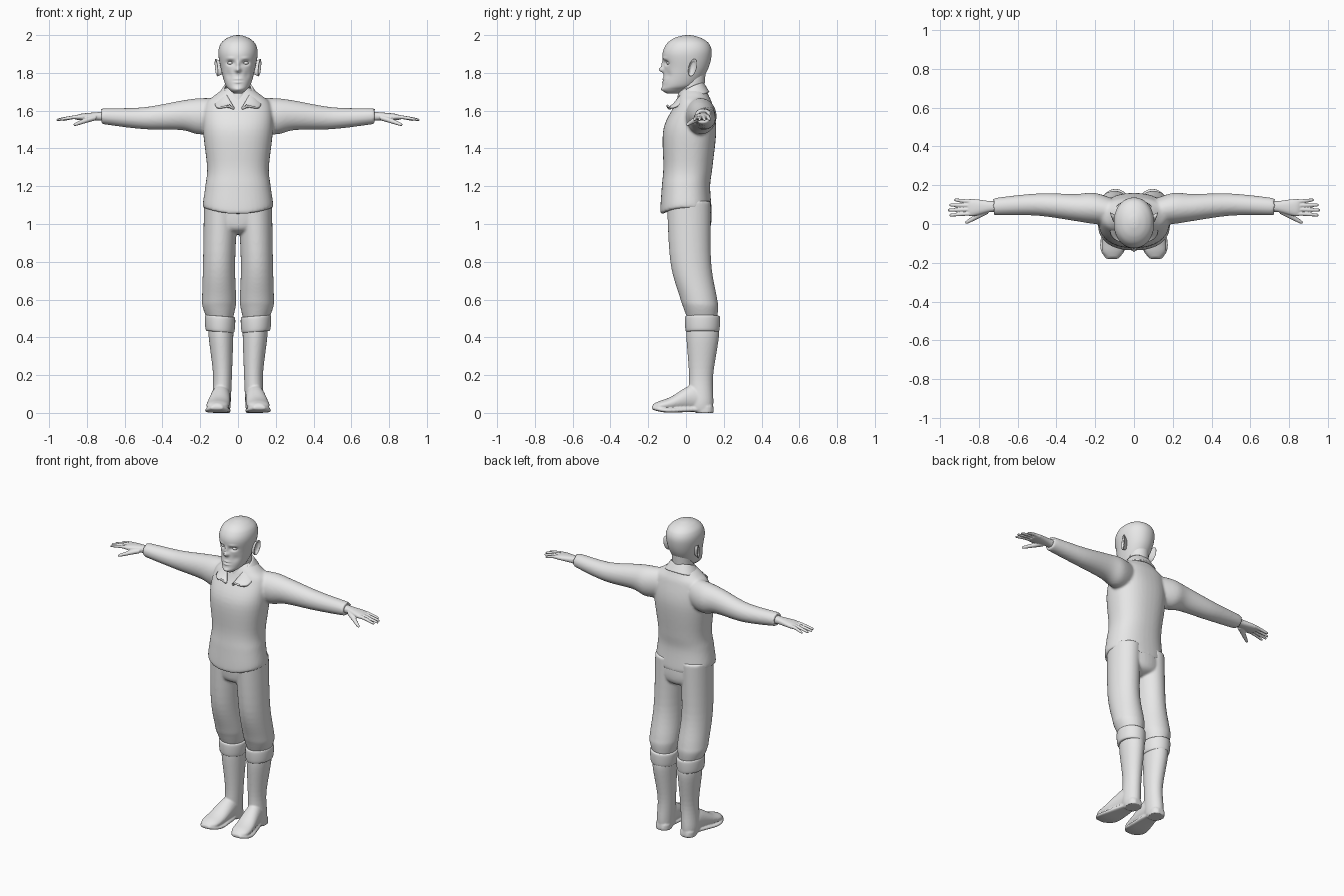
import bpy, bmesh, math
from mathutils import Vector

if "Cube" in bpy.data.objects:
    bpy.data.objects.remove(bpy.data.objects["Cube"])

RIGHTWARD, BACKWARD, UPWARD = Vector((1, 0, 0)), Vector((0, 1, 0)), Vector((0, 0, 1))

grey = bpy.data.materials.new("plain grey")
grey.use_nodes = True
grey.diffuse_color = (.8, .8, .8, 1)
grey.node_tree.nodes["Principled BSDF"].inputs["Base Color"].default_value = grey.diffuse_color


def ring(x=0, y=0, z=0, broad=.05, thick=.05):
    """One cross-section: its centre and its two radii."""
    return Vector((x, y, z, broad, thick))


def between(rings, i, t):
    """Smooth curve from ring i to the next one."""
    last = len(rings) - 1
    before, here, there, after = (rings[max(0, min(last, i + k))] for k in (-1, 0, 1, 2))
    start, end = (there - before) / 2, (after - here) / 2
    ease = t * t * (3 - 2 * t)
    return here.lerp(there, ease) + start * t * (1 - t) ** 2 - end * t * t * (1 - t)


def loft(bm, rings, broad_axis, thick_axis, sides=40, steps=6, power=2):
    """Closed skin over a row of rings; returns its vertices."""
    dense = [between(rings, i, s / steps) for i in range(len(rings) - 1) for s in range(steps)]
    loops = []
    for section in dense + [rings[-1]]:
        centre, loop = Vector(section[:3]), []
        for k in range(sides):
            c, s = math.cos(math.tau * k / sides), math.sin(math.tau * k / sides)
            broad = math.copysign(abs(c) ** (2 / power), c) * section[3]
            thick = math.copysign(abs(s) ** (2 / power), s) * section[4]
            loop.append(bm.verts.new(centre + broad_axis * broad + thick_axis * thick))
        loops.append(loop)
    for low, high in zip(loops, loops[1:]):
        for k in range(sides):
            following = (k + 1) % sides
            bm.faces.new((low[k], low[following], high[following], high[k]))
    bm.faces.new(loops[0])
    bm.faces.new(loops[-1])
    return [vert for loop in loops for vert in loop]


def finish(name, bm, mirror=False, voxel=0, smooth=0):
    """Make an object, mirrored across x and fused into one skin if asked."""
    bmesh.ops.recalc_face_normals(bm, faces=bm.faces)
    for face in bm.faces:
        face.smooth = True
    mesh = bpy.data.meshes.new(name)
    bm.to_mesh(mesh)
    bm.free()
    mesh.materials.append(grey)
    obj = bpy.data.objects.new(name, mesh)
    bpy.context.collection.objects.link(obj)
    if mirror:
        obj.modifiers.new("mirror", 'MIRROR')
    if voxel:
        fuse = obj.modifiers.new("fuse", 'REMESH')
        fuse.mode, fuse.voxel_size, fuse.use_smooth_shade = 'VOXEL', voxel, True
    if smooth:
        obj.modifiers.new("soften", 'SMOOTH').iterations = smooth
    return obj


# Jumper: torso with a curved hem, and sleeves
bm = bmesh.new()
torso = [ring(z=1.07, broad=.17, thick=.12), ring(z=1.08, broad=.186, thick=.136),
         ring(z=1.2, broad=.173, thick=.128), ring(z=1.3, y=.01, broad=.164, thick=.13),
         ring(z=1.5, y=.02, broad=.185, thick=.14), ring(z=1.63, y=.04, broad=.175, thick=.1),
         ring(z=1.68, y=.04, broad=.125, thick=.08), ring(z=1.72, y=.04, broad=.07, thick=.06)]
for vert in loft(bm, torso, RIGHTWARD, BACKWARD, power=2.3):
    droop = max(0, min(1, (1.2 - vert.co.z) * 10))
    vert.co.z += droop * (vert.co.x ** 2 - .016)
for side in (1, -1):
    sleeve = [ring(x=side * .08, y=.06, z=1.58, broad=.06, thick=.085),
              ring(x=side * .2, y=.08, z=1.57, broad=.08, thick=.096),
              ring(x=side * .3, y=.085, z=1.575, broad=.07, thick=.078),
              ring(x=side * .5, y=.1, z=1.56, broad=.057, thick=.058),
              ring(x=side * .71, y=.09, z=1.57, broad=.045, thick=.042),
              ring(x=side * .72, y=.09, z=1.57, broad=.035, thick=.034)]
    loft(bm, sleeve, BACKWARD, UPWARD)
finish("jumper", bm, voxel=.008, smooth=6)

# Shirt collar, from the nape round to the front points
bm = bmesh.new()
neckline = [(0, .095, 1.745), (.055, .08, 1.745), (.077, .03, 1.73), (.06, -.035, 1.68), (.006, -.09, 1.59)]
flap = [(0, .125, 1.7), (.085, .11, 1.69), (.115, .03, 1.675), (.13, -.075, 1.6), (.045, -.1, 1.63)]
upper, lower = ([bm.verts.new(point) for point in row] for row in (neckline, flap))
for i in range(len(upper) - 1):
    bm.faces.new((upper[i], upper[i + 1], lower[i + 1], lower[i]))
crease = bm.edges.layers.float.new("crease_edge")
for edge in bm.edges:
    if edge.is_boundary and any(vert in lower[-2:] for vert in edge.verts):
        edge[crease] = .7
collar = finish("collar", bm, mirror=True)
rounding = collar.modifiers.new("rounding", 'SUBSURF')
rounding.levels = rounding.render_levels = 3
cloth = collar.modifiers.new("cloth", 'SOLIDIFY')
cloth.thickness, cloth.offset = .01, 0

# Neck
bm = bmesh.new()
loft(bm, [ring(z=1.57, broad=.05, thick=.07), ring(z=1.65, y=.02, broad=.06, thick=.07),
          ring(z=1.82, y=.045, broad=.06, thick=.06)], RIGHTWARD, BACKWARD)
finish("neck", bm)

# Head: smooth skull with a sculpted face
bm = bmesh.new()
skull = [ring(z=1.69, y=-.07, broad=.02, thick=.03), ring(z=1.71, y=-.06, broad=.045, thick=.065),
         ring(z=1.74, y=-.03, broad=.068, thick=.093), ring(z=1.82, broad=.09, thick=.116),
         ring(z=1.9, y=.006, broad=.104, thick=.13), ring(z=1.95, y=.01, broad=.094, thick=.115),
         ring(z=1.98, y=.01, broad=.065, thick=.08), ring(z=1.996, y=.01, broad=.028, thick=.035),
         ring(z=2, y=.01, broad=.003, thick=.003)]
head = loft(bm, skull, RIGHTWARD, BACKWARD, sides=144, steps=14, power=2.1)


def sculpt(x, z, wide, high, push):
    """Press the face backwards in a soft oval on each side; negative push swells it."""
    for vert in head:
        if vert.co.y < 0:
            across, along = (abs(vert.co.x) - x) / wide, (vert.co.z - z) / high
            vert.co.y += push * math.exp(-across ** 2 - along ** 2)


sculpt(x=0, z=1.816, wide=.015, high=.013, push=-.027)    # nose tip
sculpt(x=0, z=1.842, wide=.009, high=.02, push=-.012)     # nose bridge
sculpt(x=.04, z=1.853, wide=.018, high=.011, push=.02)    # eye socket
sculpt(x=.04, z=1.877, wide=.02, high=.007, push=-.004)   # brow
sculpt(x=0, z=1.767, wide=.02, high=.005, push=-.007)     # upper lip
sculpt(x=0, z=1.75, wide=.018, high=.005, push=-.007)     # lower lip
sculpt(x=0, z=1.759, wide=.023, high=.002, push=.004)     # mouth line
sculpt(x=0, z=1.713, wide=.02, high=.012, push=-.006)     # chin
sculpt(x=.05, z=1.79, wide=.017, high=.02, push=.006)     # cheek hollow
finish("head", bm)

# Eyes
bm = bmesh.new()
bmesh.ops.create_uvsphere(bm, u_segments=24, v_segments=16, radius=.015)
bmesh.ops.scale(bm, vec=(1.1, 1, .65), verts=bm.verts)
bmesh.ops.translate(bm, vec=(.04, -.088, 1.852), verts=bm.verts)
finish("eyes", bm, mirror=True)

# Ears: flared shells with a hollow middle
bm = bmesh.new()
ear = [ring(x=.085, y=.03, z=1.825, broad=.012, thick=.03),
       ring(x=.111, y=.035, z=1.828, broad=.024, thick=.046),
       ring(x=.115, y=.035, z=1.828, broad=.02, thick=.04),
       ring(x=.107, y=.035, z=1.828, broad=.012, thick=.028)]
loft(bm, ear, Vector((.3, .9, 0)), Vector((.1, .2, 1)))
finish("ears", bm, mirror=True)

# Hands: palm, four fanned fingers and a thumb
bm = bmesh.new()
palm = [ring(x=.69, y=.09, z=1.57, broad=.03, thick=.027), ring(x=.74, y=.09, z=1.57, broad=.028, thick=.022),
        ring(x=.83, y=.085, z=1.567, broad=.044, thick=.017), ring(x=.86, y=.085, z=1.563, broad=.038, thick=.01)]
loft(bm, palm, BACKWARD, UPWARD, power=2.3)
for fan in (-1.5, -.5, .5, 1.5):
    base, tip = .085 + .022 * fan, .085 + .026 * fan
    reach = .96 - .008 * (fan + .5) ** 2
    finger = [ring(x=.825, y=base, z=1.566, broad=.011, thick=.012),
              ring(x=.87, y=base, z=1.565, broad=.01, thick=.01),
              ring(x=reach - .01, y=tip, z=1.553, broad=.008, thick=.007),
              ring(x=reach, y=tip, z=1.55, broad=.003, thick=.003)]
    loft(bm, finger, BACKWARD, UPWARD, sides=16)
thumb = [ring(x=.76, y=.07, z=1.563, broad=.02, thick=.016), ring(x=.8, y=.045, z=1.55, broad=.015, thick=.014),
         ring(x=.86, y=.01, z=1.528, broad=.009, thick=.009), ring(x=.87, y=.005, z=1.525, broad=.003, thick=.003)]
loft(bm, thumb, Vector((.5, .85, 0)), UPWARD, sides=16)
finish("hands", bm, mirror=True, voxel=.0035, smooth=3)

# Trousers: hips and two legs gathered below the knee
bm = bmesh.new()
hips = [ring(z=.945, y=.02, broad=.06, thick=.05), ring(z=.97, y=.02, broad=.13, thick=.1),
        ring(z=1.02, y=.02, broad=.175, thick=.115), ring(z=1.13, y=.015, broad=.17, thick=.115)]
loft(bm, hips, RIGHTWARD, BACKWARD)
for side in (1, -1):
    leg = [ring(x=side * .095, y=.087, z=.49, broad=.066, thick=.076),
           ring(x=side * .1, y=.078, z=.56, broad=.087, thick=.093),
           ring(x=side * .1, y=.066, z=.61, broad=.09, thick=.098),
           ring(x=side * .1, y=.025, z=.8, broad=.085, thick=.108),
           ring(x=side * .09, y=.015, z=1.12, broad=.09, thick=.116)]
    loft(bm, leg, RIGHTWARD, BACKWARD)
finish("trousers", bm, voxel=.007, smooth=5)

# Turned-over boot cuffs
bm = bmesh.new()
cuff = [ring(x=.095, y=.087, z=height, broad=radius, thick=radius + .013)
        for height, radius in ((.43, .06), (.436, .076), (.505, .08), (.512, .066))]
loft(bm, cuff, Vector((1, 0, .08)), BACKWARD)
finish("boot_cuffs", bm, mirror=True)

# Boots: shaft, foot, sole and heel
bm = bmesh.new()
shaft = [ring(x=.09, y=.087, z=.46, broad=.064, thick=.083), ring(x=.09, y=.088, z=.4, broad=.065, thick=.086),
         ring(x=.082, y=.08, z=.2, broad=.05, thick=.064), ring(x=.088, y=.078, z=.06, broad=.05, thick=.067),
         ring(x=.088, y=.08, z=.015, broad=.046, thick=.062)]
loft(bm, shaft, RIGHTWARD, BACKWARD)
foot = [ring(x=.088, y=.12, z=.055, broad=.04, thick=.04), ring(x=.09, y=.04, z=.08, broad=.05, thick=.07),
        ring(x=.104, y=-.08, z=.048, broad=.06, thick=.037), ring(x=.109, y=-.14, z=.037, broad=.055, thick=.026),
        ring(x=.11, y=-.172, z=.034, broad=.03, thick=.014)]
loft(bm, foot, RIGHTWARD, UPWARD)
sole = [ring(x=.088, y=.146, z=.012, broad=.025, thick=.012), ring(x=.09, y=.05, z=.018, broad=.044, thick=.012),
        ring(x=.105, y=-.08, z=.013, broad=.067, thick=.012), ring(x=.11, y=-.14, z=.018, broad=.06, thick=.011),
        ring(x=.112, y=-.18, z=.028, broad=.03, thick=.01)]
loft(bm, sole, RIGHTWARD, UPWARD, power=3.5)
loft(bm, [ring(x=.088, y=.098, z=height, broad=.046, thick=.047) for height in (0, .035)],
     RIGHTWARD, BACKWARD, power=2.6)
finish("boots", bm, mirror=True, voxel=.0055, smooth=3)
